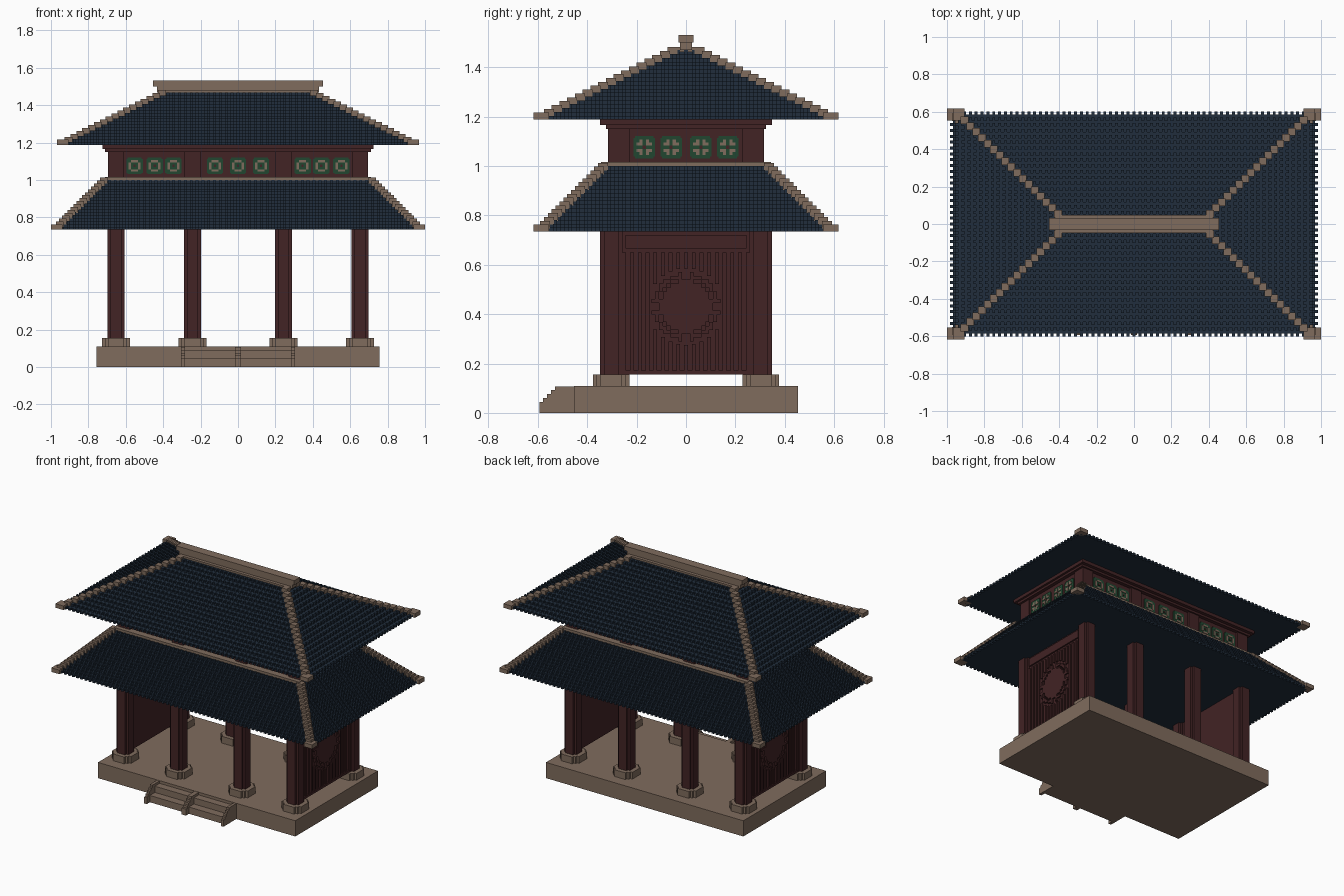
import bpy
import math

if "Cube" in bpy.data.objects:
    bpy.data.objects.remove(bpy.data.objects["Cube"])

V = 1 / 64  # block size: the model is made of small cubes


def material(name, rgb):
    m = bpy.data.materials.new(name)
    m.diffuse_color = (*rgb, 1)
    m.use_nodes = True
    m.node_tree.nodes["Principled BSDF"].inputs["Base Color"].default_value = m.diffuse_color
    return m


STONE = material("stone beige", (0.215, 0.150, 0.110))
ROOF = material("slate blue", (0.015, 0.027, 0.045))
WOOD = material("dark red wood", (0.054, 0.017, 0.018))
GREEN = material("panel green", (0.015, 0.062, 0.030))

QUADS = ((0, 2, 3, 1), (4, 5, 7, 6), (0, 1, 5, 4), (2, 6, 7, 3), (0, 4, 6, 2), (1, 3, 7, 5))


def build(name, boxes, mat):
    """One object from many boxes (x0, x1, y0, y1, z0, z1)."""
    verts, faces = [], []
    for x0, x1, y0, y1, z0, z1 in boxes:
        n = len(verts)
        verts += [(x, y, z) for z in (z0, z1) for y in (y0, y1) for x in (x0, x1)]
        faces += [tuple(n + i for i in q) for q in QUADS]
    me = bpy.data.meshes.new(name)
    me.from_pydata(verts, [], faces)
    me.materials.append(mat)
    ob = bpy.data.objects.new(name, me)
    bpy.context.collection.objects.link(ob)
    return ob


def mid(cx, cy, hx, hy, z0, z1):
    return (cx - hx, cx + hx, cy - hy, cy + hy, z0, z1)


def scaled(boxes):
    return [tuple(c * V for c in b) for b in boxes]


# Platform
build("platform", [mid(0, 0, 0.757, 0.453, 0, 0.109)], STONE)

# Front steps with stepped cheek walls
build("steps", [mid(0, -0.50, 0.29, 0.06, 0, 0.047), mid(0, -0.475, 0.29, 0.03, 0, 0.09)], STONE)
cheeks = []
for cx, half in ((-0.294, 0.01), (0, 0.016), (0.294, 0.01)):
    for i in range(5):
        cheeks.append((cx - half, cx + half, -0.594 + i * V, -0.45, 0, 0.045 + i * V))
build("step_cheeks", cheeks, STONE)

# Columns and their stone feet, rounded by crossing boxes
COLS = (-0.652, -0.243, 0.243, 0.652)
shafts, feet = [], []
for cx in COLS:
    for cy in (-0.303, 0.303):
        for a, b in ((2.9, 1.9), (1.9, 2.9)):
            shafts.append(mid(cx, cy, a * V, b * V, 0.15, 0.74))
        for a, b in ((4.75, 2.75), (2.75, 4.75), (3.75, 3.75)):
            feet.append(mid(cx, cy, a * V, b * V, 0.105, 0.156))
build("columns", shafts, WOOD)
build("column_feet", feet, STONE)

# Side walls: backing, slats, frame and a round medallion with broken ring
CZ = 0.43
for side, label in ((-1, "left"), (1, "right")):
    def plate(y0, y1, z0, z1, depth):
        xs = sorted((side * 0.65, side * (0.665 + depth)))
        return (xs[0], xs[1], y0, y1, z0, z1)

    wall = [mid(side * 0.65, 0, 0.018, 0.28, 0.156, 0.74)]
    wall.append(plate(-0.246, 0.246, 0.665, 0.72, 0.014))
    wall.append(plate(-0.27, 0.27, 0.156, 0.172, 0.014))
    for i in range(-8, 9):
        y = i * 2 * V
        gap = math.sqrt(max(0, 0.155 ** 2 - y * y))
        if gap > 0.03:
            wall.append(plate(y - V / 2, y + V / 2, 0.172, CZ - gap, 0.012))
            wall.append(plate(y - V / 2, y + V / 2, CZ + gap, 0.65, 0.012))
        else:
            wall.append(plate(y - V / 2, y + V / 2, 0.172, 0.65, 0.012))
    for i in range(-9, 9):          # medallion rows and ring cells
        for j in range(-9, 9):
            y, z = (i + 0.5) * V, (j + 0.5) * V
            r = math.hypot(y, z)
            on_ring = 0.118 < r < 0.136 and min(abs(i + 0.5), abs(j + 0.5)) > 1
            if r < 0.108 or on_ring:
                wall.append(plate(y - V / 2, y + V / 2, CZ + z - V / 2, CZ + z + V / 2, 0.014))
    build(label + "_wall", wall, WOOD)


# Hipped roofs: stacked layers with alternating tile teeth, beaded hips
def roof(name, hx, hy, z, layers, run):
    tiles, hips = [], []
    for k in range(layers):
        a, b, z0, z1 = hx - run * k, hy - run * k, z + k, z + k + 1
        tiles.append((-a, a, -b, b, z0, z1))
        for half, along_x in ((a, True), (b, False)):
            n = int((half - 0.5) // 2)
            for i in range(-n, n + 1):
                t0, t1 = 2 * i - 0.5, 2 * i + 0.5
                for s in (-1, 1):
                    edge = b if along_x else a
                    e0, e1 = sorted((s * (edge - 0.05), s * (edge + 1)))
                    tiles.append((t0, t1, e0, e1, z0, z1) if along_x
                                 else (e0, e1, t0, t1, z0, z1))
        r = 2 if k == 0 else 1.3
        for sx in (-1, 1):
            for sy in (-1, 1):
                hips.append(mid(sx * a, sy * b, r, r, z0 - (0.2 if k else 0), z0 + 1.8))
    build(name + "_tiles", scaled(tiles), ROOF)
    build(name + "_hips", scaled(hips), STONE)


roof("lower_roof", 62, 37.5, 47, 17, 1)
roof("upper_roof", 60, 37.5, 76, 18, 2)
build("lower_roof_trim", scaled([mid(0, 0, 45.5, 22, 63.8, 65)]), STONE)
build("top_ridge", scaled([mid(0, 0, 27, 3, 93.5, 94.8), mid(0, 0, 27.8, 1.6, 94, 96),
                           mid(0, 0, 29, 2, 96, 98)]), STONE)

# Upper storey: wall box, posts and top beam
WX, WY = 0.685, 0.30
storey = [mid(0, 0, WX, WY, 1.0, 1.18),
          mid(0, 0, 0.71, 0.325, 1.15, 1.165),
          mid(0, 0, 0.725, 0.348, 1.165, 1.19)]
for cx in COLS:
    for sy in (-1, 1):
        storey.append(mid(cx, sy * 0.272, 0.043, 0.043, 1.0, 1.17))
build("upper_storey", storey, WOOD)

# Carved panels on all four sides
RING = (".###.", "#...#", "#.o.#", "#...#", ".###.")
CROSS = (".#.#.", "##.##", "..o..", "##.##", ".#.#.")
PX = 0.0125
greens, beige, red = [], [], []


def panel(center, axis, side, pattern):
    def put(u, w, hu, hw, depth):
        base = WY if axis == "y" else WX
        lo, hi = sorted((side * (base - 0.005), side * (base + depth)))
        z = 1.076 + w
        if axis == "y":
            return (center + u - hu, center + u + hu, lo, hi, z - hw, z + hw)
        return (lo, hi, center + u - hu, center + u + hu, z - hw, z + hw)

    greens.append(put(0, 0, 0.044, 0.037, 0.006))
    greens.append(put(0, 0, 0.037, 0.045, 0.0055))
    for r, row in enumerate(pattern):
        for c, ch in enumerate(row):
            if ch != ".":
                (beige if ch == "#" else red).append(
                    put((c - 2) * PX, (2 - r) * PX, PX / 2, PX / 2, 0.009))


for s in (-1, 1):
    for x in (0.123, 0.345, 0.446, 0.553):
        for sx in (-1, 1):
            panel(sx * x, "y", s, RING)
    panel(0, "y", s, RING)
    for y in (-0.169, -0.06, 0.06, 0.169):
        panel(y, "x", s, CROSS)
build("panel_boards", greens, GREEN)
build("panel_carvings", beige, STONE)
build("panel_centres", red, WOOD)
